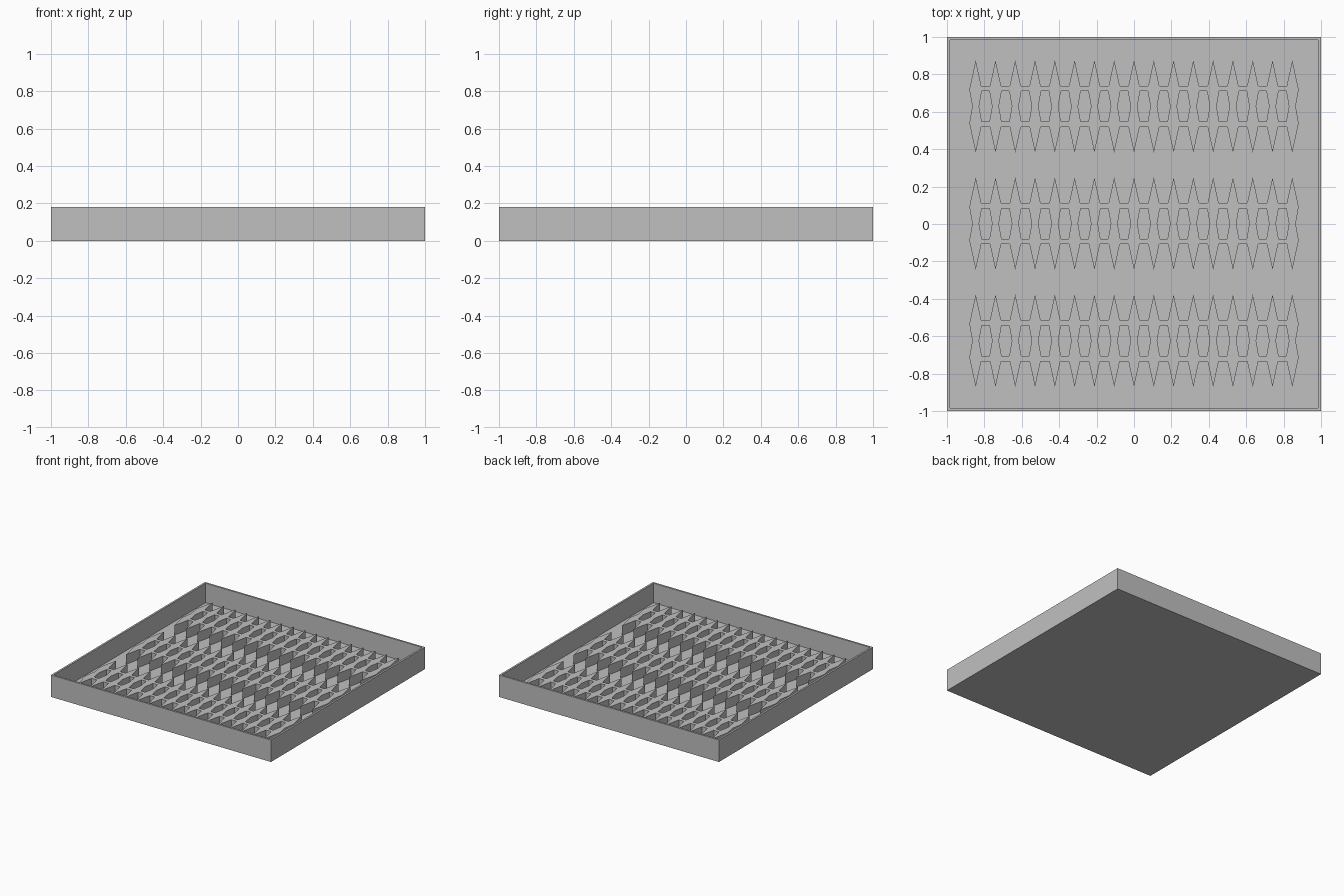
import bpy
import bmesh
from mathutils import Vector

WALL, HEIGHT, FLOOR, RACK_TOP = 0.022, 0.18, 0.02, 0.10
COLUMNS, PITCH = 17, 0.1058

cube = bpy.data.objects.get("Cube")
if cube:
    bpy.data.objects.remove(cube, do_unlink=True)

grey = bpy.data.materials.new("light_grey")
grey.use_nodes = True
grey.diffuse_color = (0.53, 0.53, 0.53, 1)
grey.node_tree.nodes["Principled BSDF"].inputs["Base Color"].default_value = grey.diffuse_color


def mesh_from(bm, name):
    bmesh.ops.recalc_face_normals(bm, faces=bm.faces)
    mesh = bpy.data.meshes.new(name)
    bm.to_mesh(mesh)
    bm.free()
    mesh.materials.append(grey)
    return mesh


def add_object(name, mesh, location=(0, 0, 0)):
    obj = bpy.data.objects.new(name, mesh)
    obj.location = location
    bpy.context.collection.objects.link(obj)
    return obj


# Open tray: a box whose top is inset and pushed down to the floor
bm = bmesh.new()
bmesh.ops.create_cube(bm, size=2)
for v in bm.verts:
    v.co.z = HEIGHT if v.co.z > 0 else 0
top = max(bm.faces, key=lambda f: f.calc_center_median().z)
bmesh.ops.inset_region(bm, faces=[top], thickness=WALL)
pit = bmesh.ops.extrude_discrete_faces(bm, faces=[top])["faces"][0]
bmesh.ops.translate(bm, verts=pit.verts, vec=Vector((0, 0, FLOOR - HEIGHT)))
add_object("tray", mesh_from(bm, "tray"))

# Outline of one double-diamond post: distance along y, half width
half = [(0.2465, 0), (0.11, 0.0297), (0.09, 0.034), (0.081, 0.0324)]
levels = half + [(0, 0.018)] + [(-y, w) for y, w in reversed(half)]
BAR_STEPS = (1, 2, 5, 6)  # level gaps where a bar joins neighbouring posts

# Rack pattern: a row of posts joined by two bars
bm = bmesh.new()


def add_face(points):
    bm.faces.new([bm.verts.new((x, y, 0)) for x, y in points])


for i in range(COLUMNS):
    x = (i - (COLUMNS - 1) / 2) * PITCH
    for step, ((y0, w0), (y1, w1)) in enumerate(zip(levels, levels[1:])):
        corners = [(x - w0, y0), (x - w1, y1), (x + w1, y1), (x + w0, y0)]
        add_face(list(dict.fromkeys(corners)))
        if step in BAR_STEPS and i < COLUMNS - 1:
            nx = x + PITCH
            add_face([(x + w0, y0), (x + w1, y1), (nx - w1, y1), (nx - w0, y0)])
bmesh.ops.remove_doubles(bm, verts=bm.verts, dist=0.0001)
rack_mesh = mesh_from(bm, "rack")
if rack_mesh.polygons[0].normal.z < 0:
    rack_mesh.flip_normals()

# Three racks standing on the tray floor
for name, y in (("front_rack", -0.624), ("middle_rack", 0.002), ("back_rack", 0.629)):
    rack = add_object(name, rack_mesh, (0, y, RACK_TOP))
    solid = rack.modifiers.new("height", "SOLIDIFY")
    solid.thickness = RACK_TOP - FLOOR + 0.005
    solid.offset = -1
